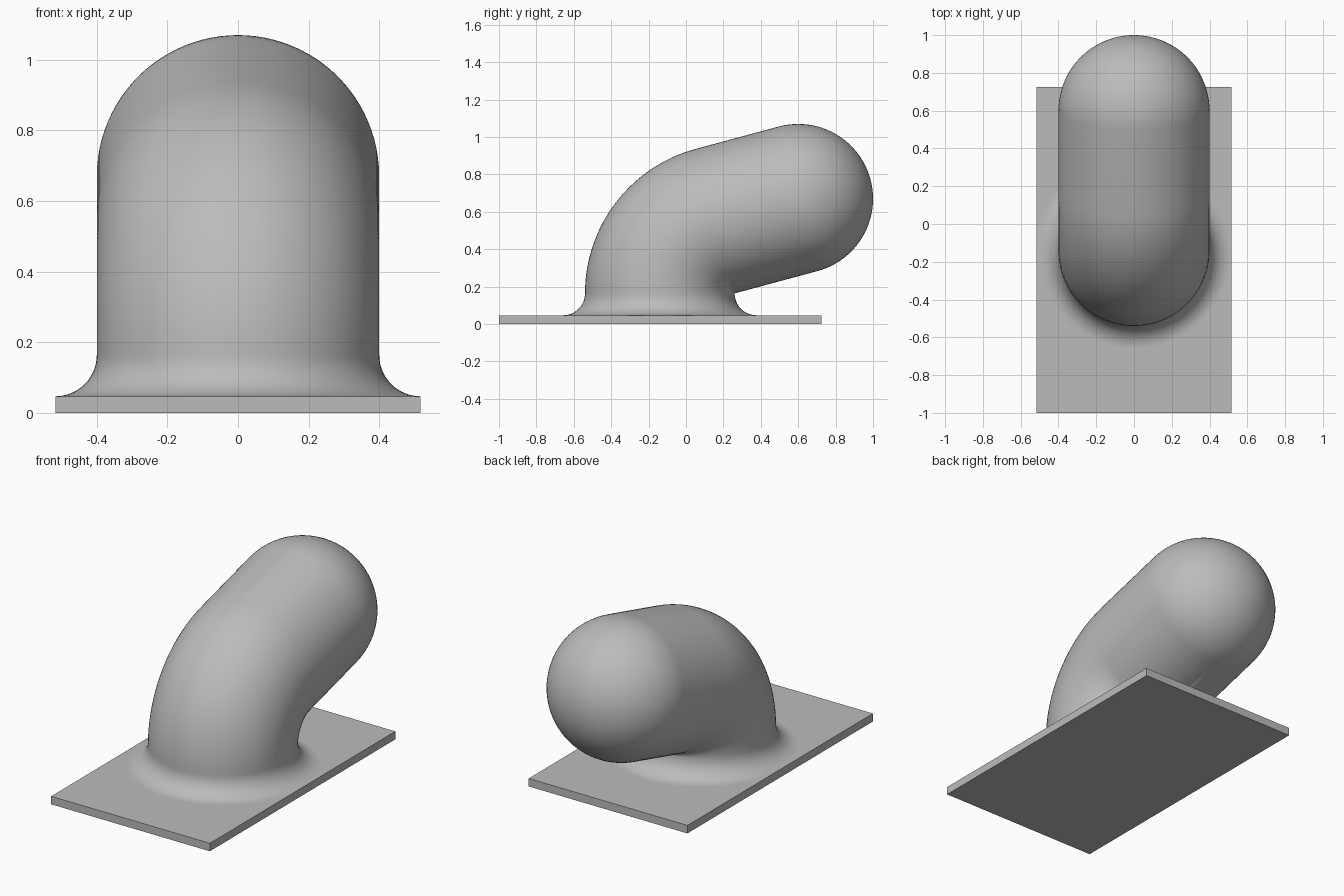
import bpy, bmesh, math
from mathutils import Vector

if "Cube" in bpy.data.objects:
    bpy.data.objects.remove(bpy.data.objects["Cube"])

SEG = 96
RADIUS = 0.4          # pipe radius, also the bend radius
PLATE_TOP = 0.047
FILLET = 0.117
BEND_Z = PLATE_TOP + FILLET
BEND_ANGLE = math.radians(75)
AXIS_Y = -0.14
CAP = Vector((0, 0.6, 0.67))

grey = bpy.data.materials.new("plain grey")
grey.diffuse_color = (0.5, 0.5, 0.5, 1)
grey.use_nodes = True
grey.node_tree.nodes["Principled BSDF"].inputs["Base Color"].default_value = grey.diffuse_color


def finish(name, bm):
    bmesh.ops.recalc_face_normals(bm, faces=bm.faces)
    mesh = bpy.data.meshes.new(name)
    bm.to_mesh(mesh)
    bm.free()
    mesh.materials.append(grey)
    ob = bpy.data.objects.new(name, mesh)
    bpy.context.collection.objects.link(ob)
    return ob


# Base plate
bm = bmesh.new()
bmesh.ops.create_cube(bm, size=1)
for v in bm.verts:
    v.co = Vector((v.co.x * 1.034, v.co.y * 1.725 - 0.1375, (v.co.z + 0.5) * PLATE_TOP))
finish("base_plate", bm)

# Stations along the pipe: centre, turn from vertical, ring radius
stations = []
for i in range(17):                                   # flared foot
    a = math.pi / 2 * i / 16
    stations.append((Vector((0, AXIS_Y, BEND_Z - FILLET * math.cos(a))), 0,
                     RADIUS + FILLET * (1 - math.sin(a))))
for i in range(1, 33):                                # bend
    a = BEND_ANGLE * i / 32
    stations.append((Vector((0, AXIS_Y + RADIUS * (1 - math.cos(a)),
                             BEND_Z + RADIUS * math.sin(a))), a, RADIUS))
axis = Vector((0, math.sin(BEND_ANGLE), math.cos(BEND_ANGLE)))
for i in range(24):                                   # straight arm and round end
    a = math.pi / 2 * i / 24
    stations.append((CAP + axis * RADIUS * math.sin(a), BEND_ANGLE, RADIUS * math.cos(a)))

# Bent pipe swept through the stations
bm = bmesh.new()
rings = []
for centre, turn, r in stations:
    side = Vector((0, math.cos(turn), -math.sin(turn)))
    rings.append([bm.verts.new(centre + Vector((r * math.cos(t), 0, 0)) + side * r * math.sin(t))
                  for t in (2 * math.pi * k / SEG for k in range(SEG))])
for lo, hi in zip(rings, rings[1:]):
    for k in range(SEG):
        n = (k + 1) % SEG
        bm.faces.new((lo[k], lo[n], hi[n], hi[k]))
tip = bm.verts.new(CAP + axis * RADIUS)
for k in range(SEG):
    bm.faces.new((rings[-1][k], rings[-1][(k + 1) % SEG], tip))
bmesh.ops.remove_doubles(bm, verts=bm.verts, dist=1e-5)   # inner bend meets in a point
pipe = finish("bent_pipe", bm)
bpy.context.view_layer.objects.active = pipe
pipe.select_set(True)
bpy.ops.object.shade_smooth_by_angle(angle=math.radians(40))
